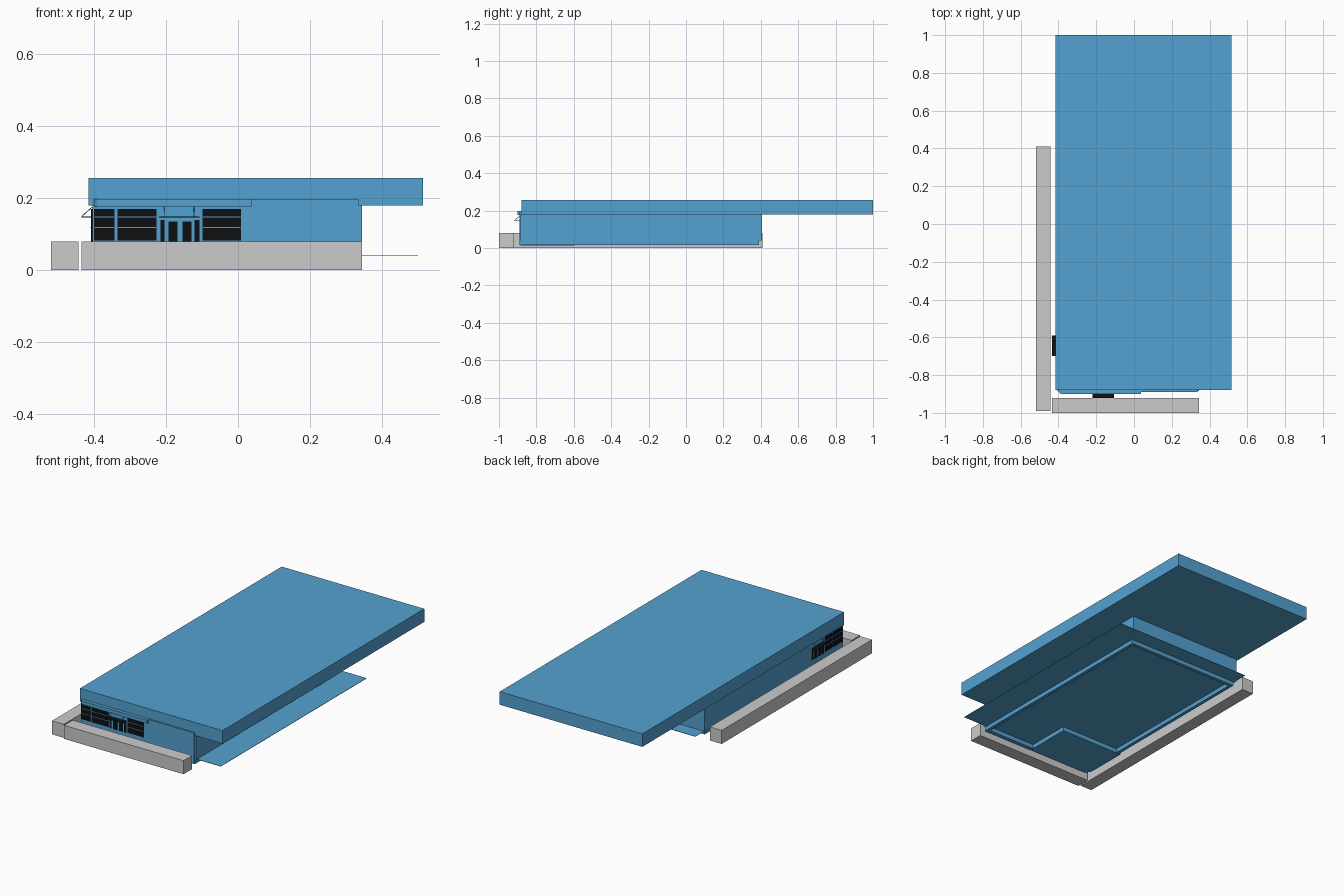
import bpy, bmesh, math
from mathutils import Vector

cube = bpy.data.objects.get("Cube")
if cube:
    bpy.data.objects.remove(cube)


def material(name, colour):
    m = bpy.data.materials.new(name)
    m.use_nodes = True
    m.diffuse_color = (*colour, 1)
    m.node_tree.nodes["Principled BSDF"].inputs["Base Color"].default_value = (*colour, 1)
    return m


BLUE = material("blue_cladding", (0.09, 0.36, 0.64))
GREY = material("grey_concrete", (0.6, 0.6, 0.6))
BLACK = material("black_glass", (0.004, 0.005, 0.006))


def finish(name, bm, mat):
    bmesh.ops.recalc_face_normals(bm, faces=bm.faces)
    mesh = bpy.data.meshes.new(name)
    bm.to_mesh(mesh)
    bm.free()
    mesh.materials.append(mat)
    ob = bpy.data.objects.new(name, mesh)
    bpy.context.collection.objects.link(ob)
    return ob


def box(name, xs, ys, zs, mat):
    bm = bmesh.new()
    bmesh.ops.create_cube(bm, size=1)
    for v in bm.verts:
        v.co = [r[0] if c < 0 else r[1] for c, r in zip(v.co, (xs, ys, zs))]
    return finish(name, bm, mat)


def rounded_slab(name, xs, ys, zs, radius, mat):
    """Slab whose front right corner is rounded."""
    arc = [(xs[0] + radius * (1 - math.cos(a)), ys[0] + radius * (1 - math.sin(a)))
           for a in (math.pi / 2 * i / 8 for i in range(9))]
    outline = arc + [(xs[1], ys[0]), (xs[1], ys[1]), (xs[0], ys[1])]
    bm = bmesh.new()
    face = bm.faces.new([bm.verts.new((x, y, zs[0])) for x, y in outline])
    new = bmesh.ops.extrude_face_region(bm, geom=[face])["geom"]
    top = [g for g in new if isinstance(g, bmesh.types.BMVert)]
    bmesh.ops.translate(bm, verts=top, vec=(0, 0, zs[1] - zs[0]))
    return finish(name, bm, mat)


def rod(name, a, b, mat, radius=0.0012):
    a, b = Vector(a), Vector(b)
    bm = bmesh.new()
    bmesh.ops.create_cone(bm, cap_ends=True, segments=6, radius1=radius,
                          radius2=radius, depth=(b - a).length)
    ob = finish(name, bm, mat)
    ob.location = (a + b) / 2
    ob.rotation_euler = (b - a).to_track_quat("Z", "Y").to_euler()


# Main volumes
WEST, EAST, SOUTH, NORTH = -0.405, 0.345, -0.885, 0.405
box("roof", (-0.415, 0.515), (-0.88, 1.0), (0.18, 0.257), BLUE)
box("walls", (WEST, EAST), (SOUTH, NORTH), (0.04, 0.181), BLUE)
box("floor_sheet", (-0.4, 0.5), (-0.875, 0.485), (0.039, 0.041), BLUE)
box("front_wall_panel", (0.012, 0.335), (-0.889, -0.879), (0.015, 0.198), BLUE)

# Hollow footing lip below the floor
lip, thick = (0.015, 0.04), 0.02
x0, x1, y0, y1 = WEST + 0.01, EAST - 0.005, SOUTH + 0.002, NORTH - 0.015
for name, xs, ys in (("left_footing", (x1 - thick, x1), (y0, y1)),
                     ("right_footing", (x0, x0 + thick), (y0, y1)),
                     ("front_footing", (x0, x1), (y0, y0 + thick)),
                     ("back_footing", (x0, x1), (y1 - thick, y1))):
    box(name, xs, ys, lip, BLUE)

# Corner lobby
rounded_slab("lobby_floor", (WEST, 0.01), (SOUTH, -0.6), (0.014, 0.04), 0.05, BLUE)
rounded_slab("lobby_fascia", (-0.4, 0.037), (-0.9, -0.879), (0.177, 0.198), 0.02, BLUE)

# Concrete kerbs
box("front_kerb", (-0.435, 0.345), (-1.0, -0.92), (0, 0.08), GREY)
box("side_kerb", (-0.52, -0.443), (-0.99, 0.41), (0, 0.08), GREY)


def pane(name, on_front, span, zs, mat, proud):
    """Thin plate on the front wall or on the right side wall."""
    if on_front:
        box(name, span, (SOUTH - proud, SOUTH), zs, mat)
    else:
        box(name, (WEST - proud, WEST), span, zs, mat)


def window(on_front, span):
    pane("window_glass", on_front, span, (0.083, 0.17), BLACK, 0.003)
    for z in (0.117, 0.146):
        pane("window_bar", on_front, span, (z, z + 0.003), BLUE, 0.005)


def door(on_front, start, direction):
    # Two side lights and two leaves
    for a, b, top in ((0, 0.011, 0.139), (0.022, 0.047, 0.136),
                      (0.061, 0.086, 0.136), (0.094, 0.108, 0.139)):
        span = sorted((start + direction * a, start + direction * b))
        pane("door_glass", on_front, span, (0.08, top), BLACK, 0.003)


def awning(on_front, span):
    z, out = 0.149, 0.03
    if on_front:
        box("awning", span, (SOUTH - out - 0.005, SOUTH), (z - 0.002, z), BLACK)
    else:
        box("awning", (WEST - out, WEST), span, (z - 0.002, z), BLACK)
    for s in (span[0] + 0.015, span[1] - 0.015):
        if on_front:
            rod("awning_rod", (s, SOUTH - out, z), (s, SOUTH, 0.176), BLUE)
        else:
            rod("awning_rod", (WEST - out, s, z), (WEST, s, 0.176), BLUE)


# Front glazing
for span in ((-0.401, -0.343), (-0.335, -0.226), (-0.099, 0.008)):
    window(True, span)
door(True, -0.215, 1)
awning(True, (-0.22, -0.107))

# Right side glazing
for span in ((-0.78, -0.715), (-0.875, -0.79)):
    window(False, span)
door(False, -0.595, -1)
awning(False, (-0.7, -0.59))
